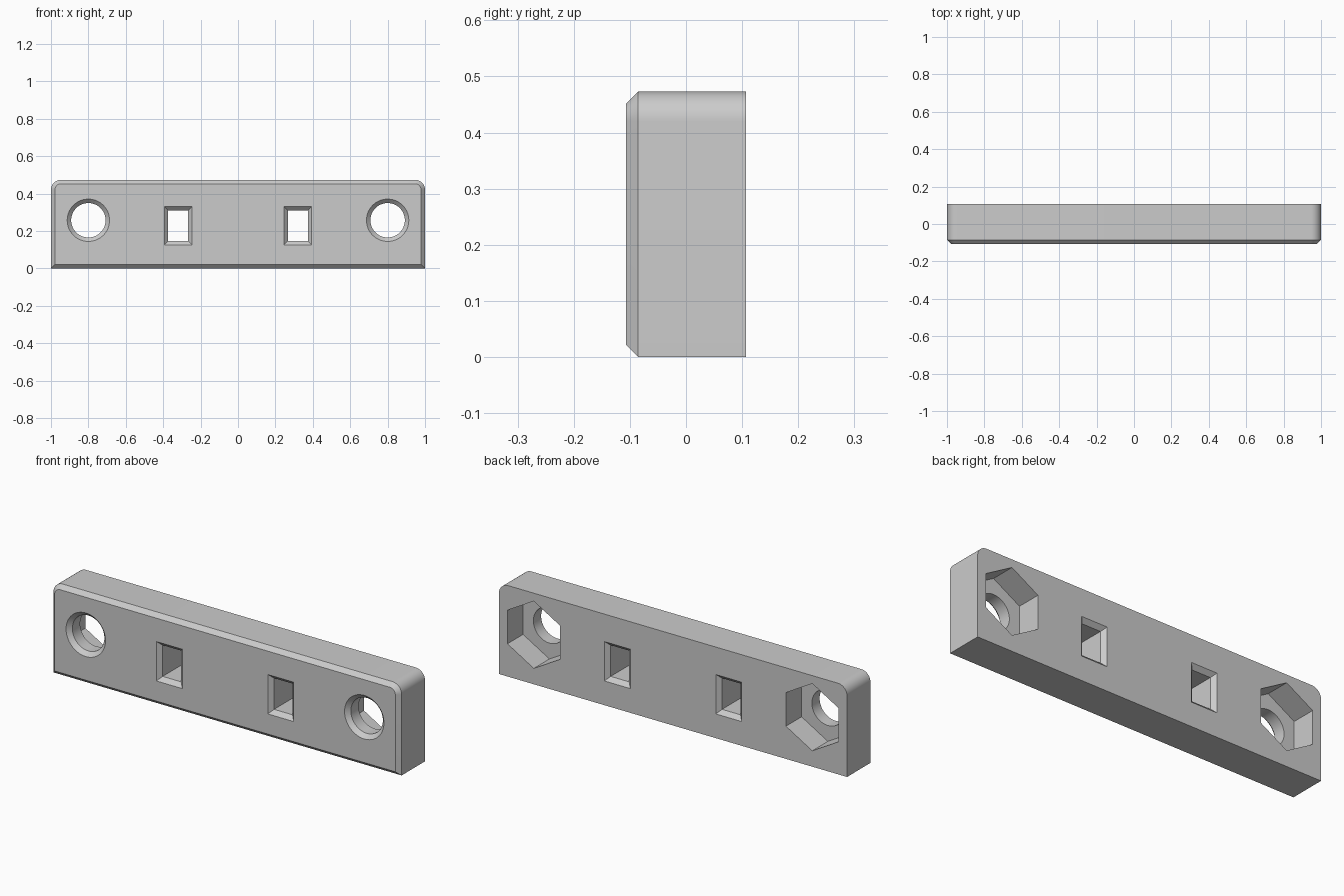
import bpy, bmesh
from math import sin, cos, pi, radians

if "Cube" in bpy.data.objects:
    bpy.data.objects.remove(bpy.data.objects["Cube"], do_unlink=True)

HALF_Y, HEIGHT, CHAMFER, CORNER = 0.1065, 0.473, 0.0213, 0.053
HOLE_Z, HOLE_X, NUT_DEPTH = 0.257, 0.8, 0.128
SLOT_Z, SLOT_X = 0.228, 0.32
EXTRA = 0.02  # how far cutters reach beyond the surface

grey = bpy.data.materials.new("light grey")
grey.use_nodes = True
colour = (0.6, 0.6, 0.6, 1)
grey.diffuse_color = colour
grey.node_tree.nodes["Principled BSDF"].inputs["Base Color"].default_value = colour


def loft(name, rings):
    """Solid through a list of (y, [(x, z), ...]) sections."""
    bm = bmesh.new()
    loops = [[bm.verts.new((x, y, z)) for x, z in pts] for y, pts in rings]
    n = len(loops[0])
    for a, b in zip(loops, loops[1:]):
        for i in range(n):
            j = (i + 1) % n
            bm.faces.new((a[i], a[j], b[j], b[i]))
    bm.faces.new(loops[0])
    bm.faces.new(loops[-1])
    bmesh.ops.recalc_face_normals(bm, faces=bm.faces)
    mesh = bpy.data.meshes.new(name)
    bm.to_mesh(mesh)
    bm.free()
    mesh.materials.append(grey)
    obj = bpy.data.objects.new(name, mesh)
    bpy.context.collection.objects.link(obj)
    return obj


def polygon(cx, cz, r, n):
    return [(cx + r * sin(2 * pi * i / n), cz + r * cos(2 * pi * i / n)) for i in range(n)]


def rectangle(cx, cz, w, h):
    return [(cx - w, cz - h), (cx + w, cz - h), (cx + w, cz + h), (cx - w, cz + h)]


def outline(inset):
    """Bar outline with rounded top corners."""
    x, top, r = 1 - inset, HEIGHT - inset, CORNER - inset
    steps = 12
    arc = [(x - r + r * cos(pi / 2 * i / steps), top - r + r * sin(pi / 2 * i / steps))
           for i in range(steps + 1)]
    right = [(x, inset)] + arc
    return right + [(-px, pz) for px, pz in reversed(right)]


# Bar with a chamfered front edge
bar = loft("bar", [(-HALF_Y, outline(CHAMFER)),
                   (CHAMFER - HALF_Y, outline(0)),
                   (HALF_Y, outline(0))])

cutters = []
for side in (-1, 1):
    # Bolt hole, countersunk at the front
    x, r = side * HOLE_X, 0.092
    cutters.append(loft("bolt_hole", [
        (-HALF_Y - EXTRA, polygon(x, HOLE_Z, r + CHAMFER + EXTRA, 64)),
        (CHAMFER - HALF_Y, polygon(x, HOLE_Z, r, 64)),
        (HALF_Y - NUT_DEPTH / 2, polygon(x, HOLE_Z, r, 64))]))
    # Hexagonal nut pocket at the back
    hexagon = polygon(x, HOLE_Z, 0.1745, 6)
    cutters.append(loft("nut_pocket", [(HALF_Y - NUT_DEPTH, hexagon), (HALF_Y + EXTRA, hexagon)]))
    # Rectangular slot, chamfered at both ends
    x, w, h = side * SLOT_X, 0.053, 0.081
    wide = rectangle(x, SLOT_Z, w + CHAMFER + EXTRA, h + CHAMFER + EXTRA)
    narrow = rectangle(x, SLOT_Z, w, h)
    cutters.append(loft("slot", [(-HALF_Y - EXTRA, wide), (CHAMFER - HALF_Y, narrow),
                                 (HALF_Y - CHAMFER, narrow), (HALF_Y + EXTRA, wide)]))

# Cut the holes, then drop the cutters
bpy.ops.object.select_all(action='DESELECT')
bpy.context.view_layer.objects.active = bar
bar.select_set(True)
for cutter in cutters:
    mod = bar.modifiers.new("cut", 'BOOLEAN')
    mod.operation, mod.solver, mod.object = 'DIFFERENCE', 'EXACT', cutter
    bpy.ops.object.modifier_apply(modifier=mod.name)
    bpy.data.objects.remove(cutter, do_unlink=True)

bpy.ops.object.shade_smooth_by_angle(angle=radians(25))
